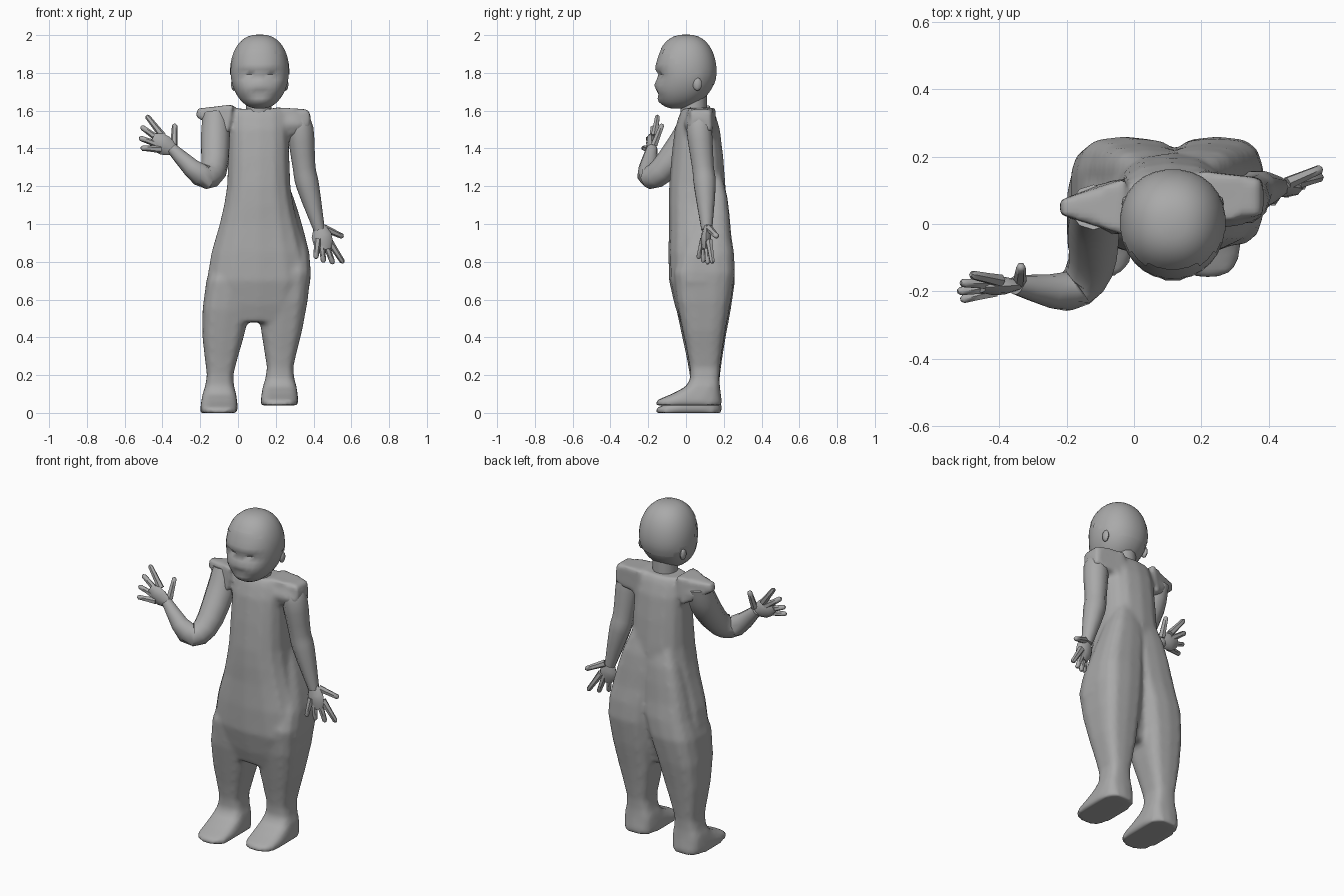
import bpy, bmesh, math
from mathutils import Vector

if "Cube" in bpy.data.objects:
    bpy.data.objects.remove(bpy.data.objects["Cube"])

grey = (0.4, 0.4, 0.4, 1)
material = bpy.data.materials.new("plain grey")
material.use_nodes = True
material.diffuse_color = grey
material.node_tree.nodes["Principled BSDF"].inputs["Base Color"].default_value = grey


def finish(name, bm, angle=50):
    """Turn the bmesh into a shaded object."""
    bmesh.ops.recalc_face_normals(bm, faces=bm.faces)
    mesh = bpy.data.meshes.new(name)
    bm.to_mesh(mesh)
    bm.free()
    mesh.materials.append(material)
    part = bpy.data.objects.new(name, mesh)
    bpy.context.collection.objects.link(part)
    bpy.ops.object.select_all(action='DESELECT')
    part.select_set(True)
    bpy.context.view_layer.objects.active = part
    bpy.ops.object.shade_smooth_by_angle(angle=math.radians(angle))
    return part


def spline(keys, steps=2):
    """Round off a list of key tuples with extra tuples in between."""
    padded = [keys[0], *keys, keys[-1]]
    result = []
    for before, start, end, after in zip(padded, padded[1:], padded[2:], padded[3:]):
        for step in range(steps):
            t = step / steps
            result.append(tuple(
                b + t * (c - a + t * (2 * a - 5 * b + 4 * c - d + t * (3 * (b - c) + d - a))) / 2
                for a, b, c, d in zip(before, start, end, after)))
    return result + [keys[-1]]


def skin_loops(bm, loops):
    """Join point loops with quads and close both ends."""
    rings = [[bm.verts.new(point) for point in loop] for loop in loops]
    sides = len(rings[0])
    for lower, upper in zip(rings, rings[1:]):
        for i in range(sides):
            j = (i + 1) % sides
            bm.faces.new((lower[i], lower[j], upper[j], upper[i]))
    bm.faces.new(rings[0])
    bm.faces.new(rings[-1])


def loft(bm, rows, sides=14, power=0.8):
    """Stack level rounded rings given as height, centre x and y, half width and half depth."""
    def bulge(value):
        return math.copysign(abs(value) ** power, value)

    turns = [math.tau * (i + 0.5) / sides for i in range(sides)]
    skin_loops(bm, [[(x + width * bulge(math.cos(turn)), y + depth * bulge(math.sin(turn)), z)
                     for turn in turns] for z, x, y, width, depth in rows])


def tube(bm, keys, sides=8, flat=1.0, thin=(0, 1, 0)):
    """Sweep a ring along points with radii, flattened along the thin direction."""
    points = [Vector(key[:3]) for key in keys]
    loops = []
    for i, (point, key) in enumerate(zip(points, keys)):
        ahead = points[min(i + 1, len(points) - 1)] - points[max(i - 1, 0)]
        across = ahead.cross(Vector(thin)).normalized() * key[3]
        through = across.cross(ahead.normalized()) * flat
        turns = [math.tau * side / sides for side in range(sides)]
        loops.append([point + across * math.cos(turn) + through * math.sin(turn)
                      for turn in turns])
    skin_loops(bm, loops)


# Long loose garment, widest at the hips
middle_x, middle_y = 0.11, 0.06
garment = [(0.48, 0.18, 0.09), (0.7, 0.28, 0.15), (1, 0.21, 0.15),
           (1.2, 0.17, 0.15), (1.5, 0.16, 0.12), (1.61, 0.14, 0.08)]
outfit = bmesh.new()
loft(outfit, [(z, middle_x, middle_y, width, depth) for z, width, depth in spline(garment)])

# Trouser legs that end in wedge shaped feet: height, half width, front, back
leg_profile = [(0, 0.1, -0.16, 0.19), (0.03, 0.1, -0.15, 0.19), (0.1, 0.09, 0, 0.18),
               (0.2, 0.07, 0.02, 0.18), (0.4, 0.11, -0.02, 0.21), (0.7, 0.14, -0.07, 0.26),
               (0.9, 0.13, 0, 0.24), (1.1, 0.1, 0.05, 0.22), (1.25, 0.06, 0.06, 0.18)]


def leg(foot_x, hip_x, sole):
    rows = []
    for z, width, front, back in spline(leg_profile):
        x = foot_x + (hip_x - foot_x) * min(z, 0.8) ** 2
        x += (middle_x - x) * max(z - 0.65, 0)
        rows.append((sole + z, x, (front + back) / 2, width, (back - front) / 2))
    loft(outfit, rows, power=0.6)


leg(foot_x=0.22, hip_x=0.29, sole=0.04)
leg(foot_x=-0.1, hip_x=0.03, sole=0)

# Shoulder yoke and stiff flared sleeve caps
tube(outfit, spline([(-0.12, 0.06, 1.54, 0.06), (0.1, 0.06, 1.53, 0.08),
                     (0.3, 0.07, 1.53, 0.08), (0.38, 0.07, 1.52, 0.05)]))
for neck_end, outer_end in (((-0.04, 0.05, 1.55, 0.12), (-0.22, 0.05, 1.59, 0.03)),
                            ((0.2, 0.08, 1.54, 0.11), (0.38, 0.08, 1.55, 0.08))):
    tube(outfit, [neck_end, outer_end], sides=4, thin=(0, 1, 1))

# Fuse the clothing into one soft skin
clothing = finish("garment", outfit)
fuse = clothing.modifiers.new("fuse", 'REMESH')
fuse.mode = 'VOXEL'
fuse.voxel_size = 0.014
fuse.use_smooth_shade = True
soften = clothing.modifiers.new("soften", 'SMOOTH')
soften.iterations = 4

# Left arm hangs, right arm is bent up to wave
bm = bmesh.new()
tube(bm, spline([(0.31, 0.07, 1.58, 0.05), (0.33, 0.07, 1.5, 0.07), (0.35, 0.09, 1.3, 0.06),
                 (0.37, 0.1, 1.2, 0.06), (0.43, 0.11, 0.97, 0.03)], steps=3), sides=10)
finish("left_arm", bm)
bm = bmesh.new()
tube(bm, spline([(-0.12, 0.05, 1.58, 0.07), (-0.12, 0, 1.45, 0.08), (-0.13, -0.13, 1.28, 0.07),
                 (-0.2, -0.2, 1.26, 0.06), (-0.35, -0.18, 1.4, 0.03)], steps=3),
     sides=10, thin=(1, 0, 0))
finish("right_arm", bm)


def hand(name, wrist, first, spread):
    """Flat palm with fingers fanned out from the wrist; first and spread are in degrees."""
    wrist = Vector(wrist)

    def reach(finger, length):
        angle = math.radians(first + spread * finger)
        drift = 0.03 - 0.025 * max(finger, -1)
        return wrist + Vector((math.cos(angle) * length, drift, math.sin(angle) * length))

    def digit(tip, root):
        path = [wrist.lerp(tip, part) for part in (root, 0.7, 0.95, 1)]
        tube(bm, [(*point, radius) for point, radius in zip(path, (0.02, 0.016, 0.014, 0.006))],
             sides=6)

    bm = bmesh.new()
    palm_end = reach(1.5, 0.13)
    tube(bm, [(*wrist.lerp(palm_end, part), 0.03 + 0.025 * math.sin(part * 3))
              for part in (0, 0.4, 0.7, 1)], flat=0.5)
    for finger in range(4):
        digit(reach(finger, 0.235 - 0.02 * finger), root=0.4)
    digit(reach(-2.5, 0.14), root=0.2)
    finish(name, bm)


hand("left_hand", (0.43, 0.11, 0.99), first=-57, spread=-13)
hand("right_hand", (-0.34, -0.18, 1.39), first=128, spread=16)

# Short neck
bm = bmesh.new()
loft(bm, [(z, middle_x, 0.04, 0.07, 0.07) for z in (1.55, 1.7)], power=1)
finish("neck", bm)

# Round head whose jaw narrows and leans forward
head_x, head_z, head_height = 0.115, 1.805, 0.195


def push(bm, x, z, width, height, depth):
    """Press a soft dent into the face, or raise a bump with a negative depth."""
    for vert in bm.verts:
        if vert.co.y < -0.04:
            offset = ((vert.co.x - x) / width) ** 2 + ((vert.co.z - z) / height) ** 2
            vert.co.y += depth * math.exp(-offset)


def head_mesh():
    rows = []
    rings = 22
    for ring in range(rings):
        turn = math.pi * (ring + 0.3) / (rings - 0.4)
        rise, radius = -math.cos(turn), math.sin(turn) ** 0.8
        jaw = min(rise, 0) ** 2
        rows.append((head_z + head_height * rise, head_x, -0.045 * jaw,
                     0.155 * radius * (1 - 0.1 * jaw), 0.16 * radius))
    bm = bmesh.new()
    loft(bm, rows, sides=28, power=0.92)
    for side in (-1, 1):
        push(bm, head_x + side * 0.06, 1.785, 0.045, 0.02, 0.028)    # eye socket
        push(bm, head_x + side * 0.05, 1.83, 0.05, 0.02, -0.008)     # brow
        push(bm, head_x + side * 0.07, 1.71, 0.04, 0.03, -0.01)      # cheek
    push(bm, head_x, 1.735, 0.025, 0.02, -0.02)                      # nose
    push(bm, head_x, 1.65, 0.06, 0.025, -0.012)                      # muzzle
    push(bm, head_x, 1.69, 0.05, 0.008, 0.008)                       # mouth
    bmesh.ops.recalc_face_normals(bm, faces=bm.faces)
    return bm


finish("head", head_mesh(), angle=60)

# Thin cap of hair, its edge sloping down from the brow to the nape
bm = head_mesh()
bare = []
for face in bm.faces:
    centre = face.calc_center_median()
    if centre.z < 1.83 - 0.7 * centre.y:
        bare.append(face)
bmesh.ops.delete(bm, geom=bare, context='FACES')
bm.normal_update()
for vert, normal in [(vert, vert.normal.copy()) for vert in bm.verts]:
    vert.co += normal * 0.003
finish("hair", bm, angle=60)

# Small flat ears, tucked close to the head
bm = bmesh.new()
for side in (-1, 1):
    ear = bmesh.ops.create_uvsphere(bm, u_segments=8, v_segments=6, radius=0.035)
    for vert in ear["verts"]:
        vert.co.x = vert.co.x * 0.4 + head_x + side * 0.138
        vert.co.y = vert.co.y * 0.7 + 0.06
        vert.co.z += 1.74
finish("ears", bm)
